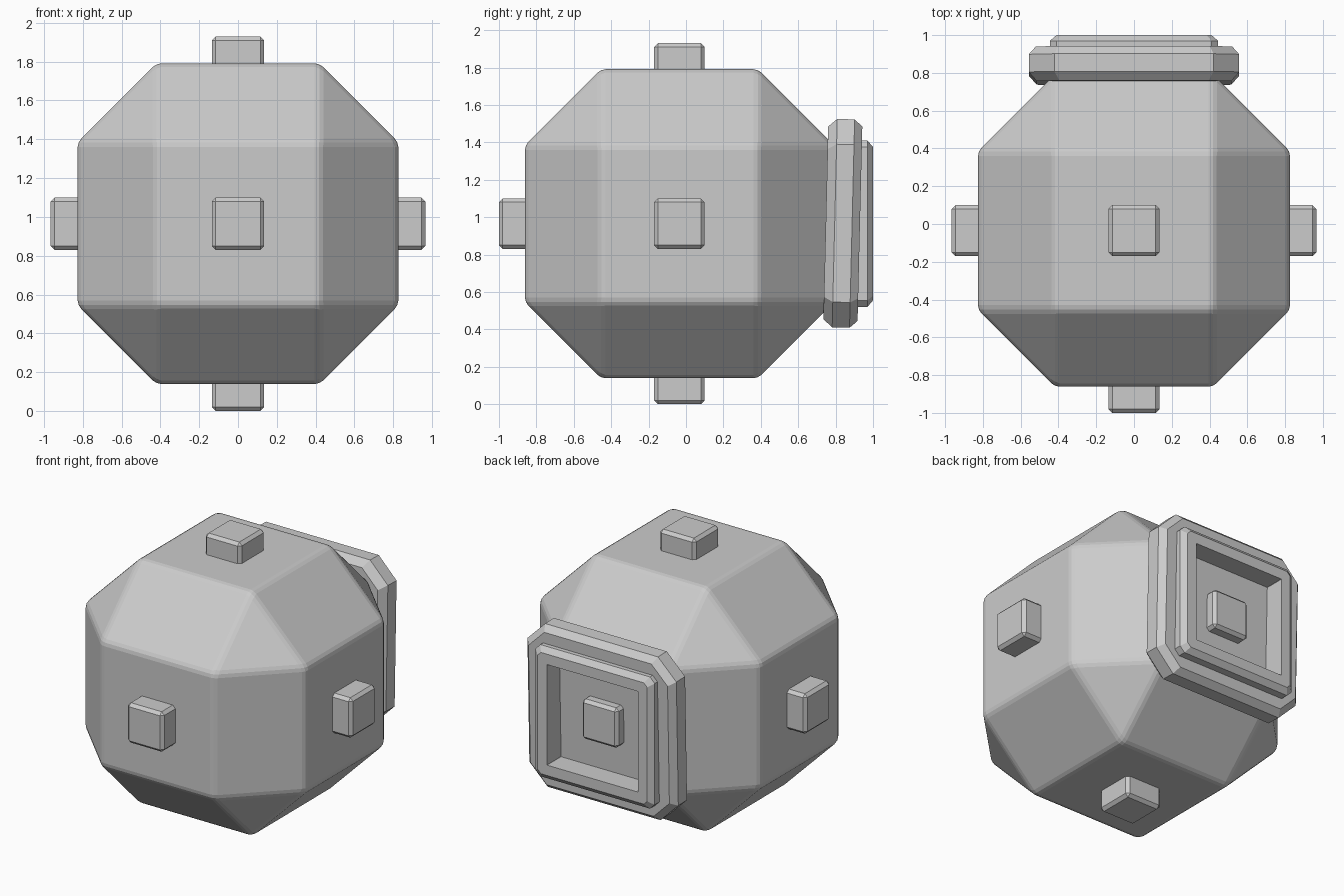
import bpy, bmesh, math
from itertools import product
from mathutils import Matrix, Vector

if "Cube" in bpy.data.objects:
    bpy.data.objects.remove(bpy.data.objects["Cube"])

C = Vector((0, -0.035, 0.965))   # centre of the body


def finish(name, bm, bevel=0, segments=1):
    bmesh.ops.recalc_face_normals(bm, faces=bm.faces)
    me = bpy.data.meshes.new(name)
    bm.to_mesh(me)
    bm.free()
    ob = bpy.data.objects.new(name, me)
    bpy.context.collection.objects.link(ob)
    if bevel:
        m = ob.modifiers.new("bevel", 'BEVEL')
        m.width, m.segments = bevel, segments
        m.limit_method, m.angle_limit = 'ANGLE', math.radians(20)
    return ob


def loft(name, profile, closed):
    """Join square outlines with cut corners; profile rows are half size, corner cut, y."""
    bm = bmesh.new()
    rings = []
    for h, c, y in profile:
        k = h - c
        pts = [(h, -k), (h, k), (k, h), (-k, h), (-h, k), (-h, -k), (-k, -h), (k, -h)]
        rings.append([bm.verts.new((x, y, z)) for x, z in pts])
    pairs = list(zip(rings, rings[1:]))
    if closed:
        pairs.append((rings[-1], rings[0]))
    else:
        bm.faces.new(rings[0])
        bm.faces.new(rings[-1])
    for a, b in pairs:
        for i in range(8):
            j = (i + 1) % 8
            bm.faces.new((a[i], a[j], b[j], b[i]))
    return finish(name, bm)


# Body: cube with broad chamfers and triangular corners
bm = bmesh.new()
for s in product((-1, 1), repeat=3):
    for axis in range(3):
        bm.verts.new([s[i] * (0.826 if i == axis else 0.42) for i in range(3)])
bmesh.ops.convex_hull(bm, input=bm.verts)
bmesh.ops.dissolve_limit(bm, angle_limit=0.02, verts=bm.verts, edges=bm.edges)
body = finish("body", bm, 0.025, 2)
body.location = C

# Square pegs, one on each main face
for name, d in (("right", (1, 0, 0)), ("left", (-1, 0, 0)), ("back", (0, 1, 0)),
                ("front", (0, -1, 0)), ("top", (0, 0, 1)), ("bottom", (0, 0, -1))):
    d = Vector(d)
    size = [0.3 if abs(v) else 0.27 for v in d]
    bm = bmesh.new()
    bmesh.ops.create_cube(bm, size=1, matrix=Matrix.Diagonal((*size, 1)))
    peg = finish(name + "_peg", bm, 0.02)
    peg.location = C + d * (0.965 - 0.15)

# Slightly tilted back plate with a recessed floor
plate = loft("back_plate", [(0.515, 0.12, -0.093), (0.557, 0.135, -0.045),
                            (0.557, 0.135, 0.048), (0.52, 0.12, 0.09),
                            (0.36, 0.001, 0.09), (0.36, 0.001, 0.017)], False)
plate.location = (0, 0.84, 0.967)
plate.rotation_euler.x = math.radians(-1.4)

# Raised square rim around the recess
rim = loft("back_rim", [(0.445, 0.035, 0.88), (0.445, 0.035, 0.97), (0.41, 0.025, 1.0),
                        (0.34, 0.001, 1.0), (0.34, 0.001, 0.85)], True)
rim.location.z = 0.965
